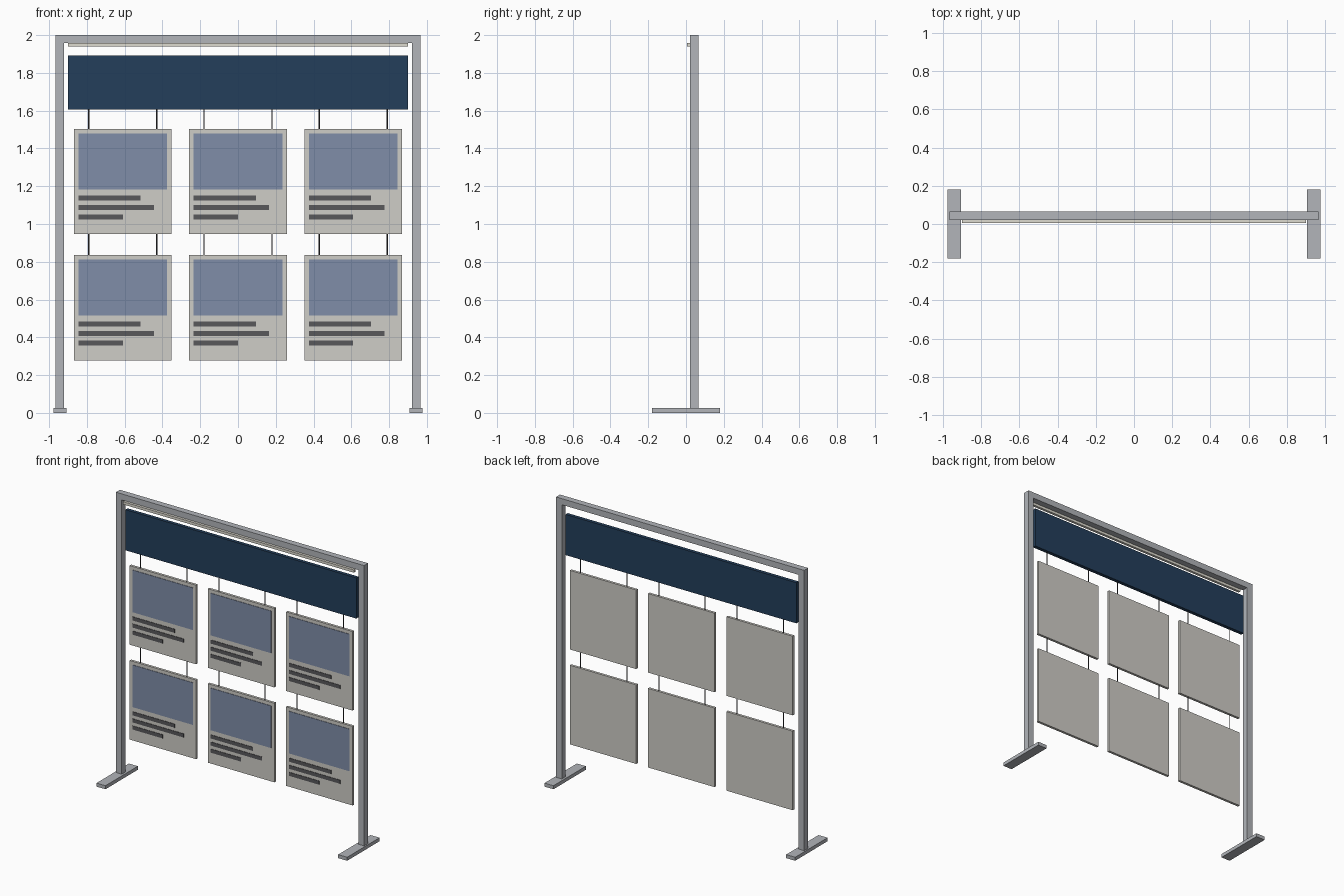
import bpy, bmesh
from mathutils import Vector

if "Cube" in bpy.data.objects:
    bpy.data.objects.remove(bpy.data.objects["Cube"])


def mat(name, r, g, b):
    lin = lambda c: ((c / 255 + 0.055) / 1.055) ** 2.4
    m = bpy.data.materials.new(name)
    m.diffuse_color = (lin(r), lin(g), lin(b), 1)
    m.use_nodes = True
    m.node_tree.nodes["Principled BSDF"].inputs["Base Color"].default_value = m.diffuse_color
    return m


FRAME = mat("brushed_grey", 178, 181, 186)
NAVY = mat("navy", 35, 62, 91)
BOARD = mat("warm_white", 207, 205, 199)
PICTURE = mat("slate_blue", 128, 141, 168)
TEXT = mat("dark_grey", 88, 88, 91)
WIRE = mat("wire_grey", 70, 71, 74)
LIGHT = mat("light_strip", 222, 219, 208)


def finish(name, bm, material):
    me = bpy.data.meshes.new(name)
    bm.to_mesh(me)
    bm.free()
    me.materials.append(material)
    ob = bpy.data.objects.new(name, me)
    bpy.context.collection.objects.link(ob)
    return ob


def box(name, x, y, z, material):
    """Box from (min, max) ranges."""
    bm = bmesh.new()
    bmesh.ops.create_cube(bm, size=1)
    for v in bm.verts:
        v.co = Vector([r[0] if c < 0 else r[1] for c, r in zip(v.co, (x, y, z))])
    return finish(name, bm, material)


def wire(name, x, z0, z1):
    bm = bmesh.new()
    bmesh.ops.create_cone(bm, cap_ends=True, segments=8, radius1=0.003,
                          radius2=0.003, depth=z1 - z0)
    bmesh.ops.translate(bm, verts=bm.verts, vec=(x, YC, (z0 + z1) / 2))
    return finish(name, bm, WIRE)


YC = 0.044                      # plane of posts and panels
POST_Y = (YC - 0.022, YC + 0.022)

# Frame: feet, posts and top beam
for side, s in (("left", -1), ("right", 1)):
    box(side + "_foot", sorted((s * 0.907, s * 0.977)), (-0.18, 0.18), (0, 0.025), FRAME)
    box(side + "_post", sorted((s * 0.922, s * 0.967)), POST_Y, (0.025, 1.957), FRAME)
box("top_beam", (-0.967, 0.967), POST_Y, (1.957, 2.0), FRAME)

# Light strip in front of the beam and header board
box("light_strip", (-0.9, 0.9), (0.004, 0.022), (1.939, 1.958), LIGHT)
box("header_board", (-0.9, 0.9), (YC - 0.0125, YC + 0.0125), (1.605, 1.891), NAVY)

# Hanging panels with picture, text bars and wires
W, H, T = 0.518, 0.557, 0.018
FRONT = YC - T / 2
for row, (top, wire_top) in enumerate(((1.504, 1.607), (0.8355, 0.949))):
    for col, cx in enumerate((-0.61, 0, 0.61)):
        tag = f"_{row + 1}_{col + 1}"
        box("panel" + tag, (cx - W / 2, cx + W / 2), (FRONT, YC + T / 2), (top - H, top), BOARD)
        left = cx - 0.235
        plate = (FRONT - 0.003, FRONT + 0.001)
        box("picture" + tag, (left, cx + 0.235), plate, (top - 0.321, top - 0.024), PICTURE)
        for i, share in enumerate((0.7, 0.85, 0.5)):
            z = top - 0.366 - i * 0.05
            box(f"text_bar{tag}_{i + 1}", (left, left + 0.47 * share), plate,
                (z - 0.013, z + 0.013), TEXT)
        for side, s in (("left", -1), ("right", 1)):
            wire(f"{side}_wire{tag}", cx + s * 0.18, top - 0.002, wire_top)
